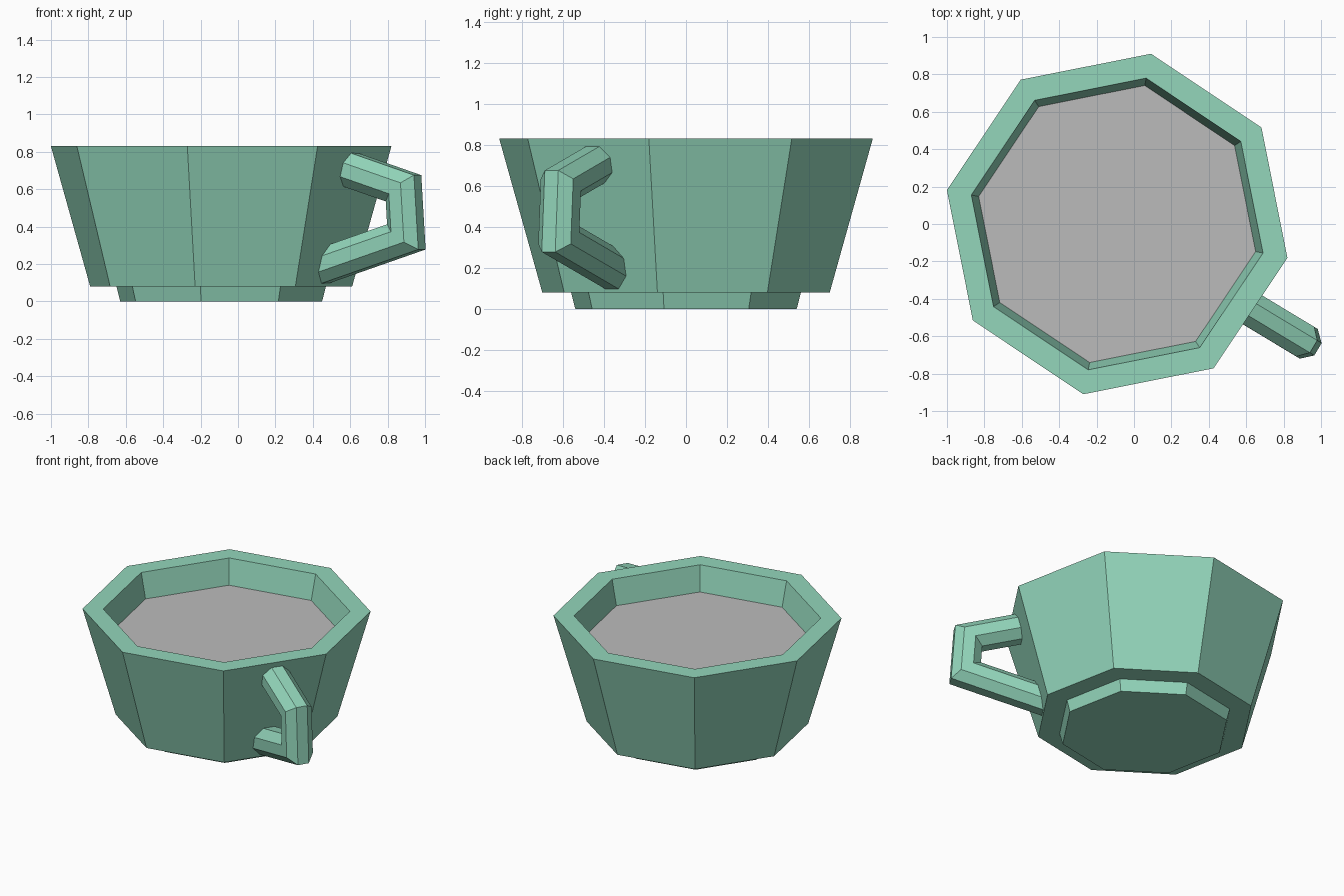
import bpy, bmesh
from math import sin, cos, pi, radians
from mathutils import Vector

if "Cube" in bpy.data.objects:
    bpy.data.objects.remove(bpy.data.objects["Cube"], do_unlink=True)

SIDES = 8
CENTRE = Vector((-0.09, 0, 0))
TWIST = radians(-11.25)


def material(name, rgb):
    m = bpy.data.materials.new(name)
    m.use_nodes = True
    color = (*rgb, 1)
    m.diffuse_color = color
    m.node_tree.nodes["Principled BSDF"].inputs["Base Color"].default_value = color
    return m


def ring(r, z):
    return [CENTRE + Vector((r * cos(TWIST + 2 * pi * k / SIDES),
                             r * sin(TWIST + 2 * pi * k / SIDES), z))
            for k in range(SIDES)]


def loft(name, rings, mat, cap_start=True, cap_end=True):
    """Skin a stack of equal rings, with optional end caps."""
    bm = bmesh.new()
    loops = [[bm.verts.new(p) for p in r] for r in rings]
    for a, b in zip(loops, loops[1:]):
        for k in range(SIDES):
            j = (k + 1) % SIDES
            bm.faces.new((a[k], a[j], b[j], b[k]))
    if cap_start:
        bm.faces.new(loops[0][::-1])
    if cap_end:
        bm.faces.new(loops[-1])
    if cap_start and cap_end:
        bmesh.ops.recalc_face_normals(bm, faces=bm.faces)
    mesh = bpy.data.meshes.new(name)
    bm.to_mesh(mesh)
    bm.free()
    mesh.materials.append(mat)
    obj = bpy.data.objects.new(name, mesh)
    bpy.context.collection.objects.link(obj)
    return obj


green = material("mint_green", (0.292, 0.672, 0.497))
grey = material("liquid_grey", (0.5, 0.5, 0.5))

# Cup: foot, flared wall, flat rim and inner wall down to the liquid
profile = [(0.55, 0), (0.571, 0.08), (0.714, 0.08),
           (0.928, 0.83), (0.795, 0.83), (0.755, 0.655)]
loft("cup_body", [ring(r, z) for r, z in profile], green, cap_end=False)

# Liquid surface
loft("liquid", [ring(0.755, 0.655)], grey, cap_start=False)

# Handle: mitred eight-sided tube running out, down and back in
out = Vector((cos(radians(-31)), sin(radians(-31)), 0))
side = Vector((-out.y, out.x, 0))
top_corner = Vector((0.885, -0.61, 0.605))
low_corner = Vector((0.90, -0.62, 0.345))
slope = Vector((0, 0, 0.3))
path = [top_corner + (slope - out) * 0.40, top_corner,
        low_corner, low_corner - (slope + out) * 0.57]
steps = [(b - a).normalized() for a, b in zip(path, path[1:])]
rings = []
for i, p in enumerate(path):
    before, after = steps[max(i - 1, 0)], steps[min(i, len(steps) - 1)]
    tangent = (before + after).normalized()
    across = side.cross(tangent) / tangent.dot(after)
    angles = [2 * pi * (k + 0.5) / SIDES for k in range(SIDES)]
    rings.append([p + 0.1 * (across * cos(a) + side * sin(a)) for a in angles])
loft("handle", rings, green)
